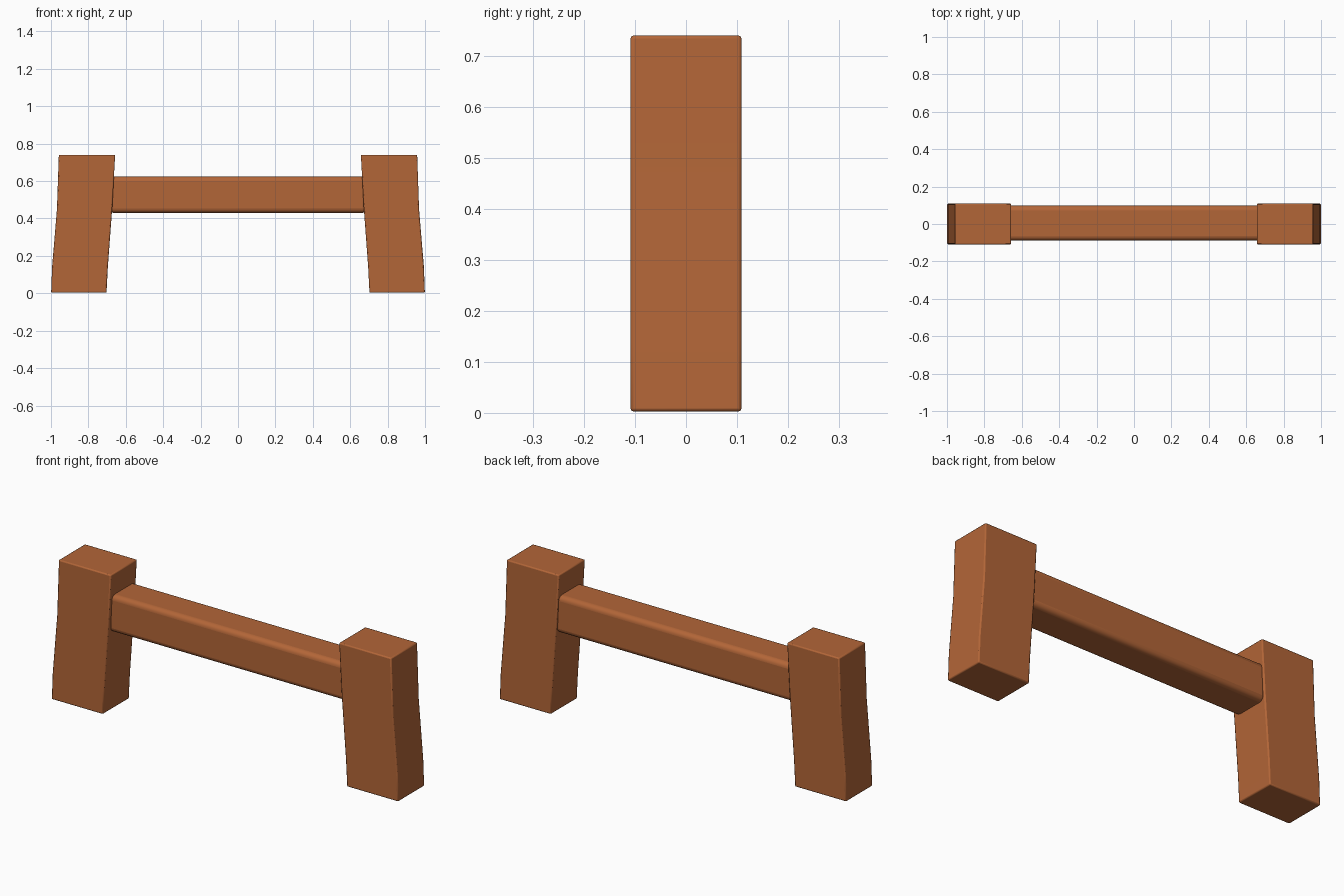
import bpy, bmesh

if "Cube" in bpy.data.objects:
    bpy.data.objects.remove(bpy.data.objects["Cube"])

wood = bpy.data.materials.new("warm brown wood")
wood.diffuse_color = (0.45, 0.132, 0.039, 1)
wood.use_nodes = True
wood.node_tree.nodes["Principled BSDF"].inputs["Base Color"].default_value = wood.diffuse_color


def finish(name, bm, bevel, segments):
    bmesh.ops.recalc_face_normals(bm, faces=bm.faces)
    mesh = bpy.data.meshes.new(name)
    bm.to_mesh(mesh)
    bm.free()
    mesh.materials.append(wood)
    ob = bpy.data.objects.new(name, mesh)
    bpy.context.collection.objects.link(ob)
    mod = ob.modifiers.new("Soft edges", 'BEVEL')
    mod.width = bevel
    mod.segments = segments
    mod.limit_method = 'ANGLE'
    mod.angle_limit = 0.6
    bpy.ops.object.select_all(action='DESELECT')
    ob.select_set(True)
    bpy.context.view_layer.objects.active = ob
    bpy.ops.object.shade_smooth_by_angle(angle=0.6)
    return ob


def loft(rings):
    """Join a list of equal vertex rings and cap both ends."""
    bm = bmesh.new()
    rows = [[bm.verts.new(p) for p in ring] for ring in rings]
    n = len(rows[0])
    for a, b in zip(rows, rows[1:]):
        for i in range(n):
            j = (i + 1) % n
            bm.faces.new((a[i], a[j], b[j], b[i]))
    bm.faces.new(rows[0])
    bm.faces.new(rows[-1])
    return bm


def box_ring(x0, x1, z, y=0.109):
    return [(x0, -y, z), (x1, -y, z), (x1, y, z), (x0, y, z)]


# Leaning posts: (z, inner x, outer x), slightly bent near the middle
post = [(0.003, 0.703, 0.999), (0.14, 0.696, 0.994),
        (0.45, 0.673, 0.968), (0.74, 0.657, 0.958)]
for side, name in ((-1, "left_post"), (1, "right_post")):
    rings = [box_ring(side * xi, side * xo, z) for z, xi, xo in post]
    finish(name, loft(rings), 0.006, 2)

# Rounded cross beam, its ends set into the posts
y0, y1, z0, z1 = -0.088, 0.098, 0.43, 0.624
beam = [[(x, y0, z0), (x, y1, z0), (x, y1, z1), (x, y0, z1)] for x in (-0.69, 0.69)]
finish("cross_beam", loft(beam), 0.025, 4)
